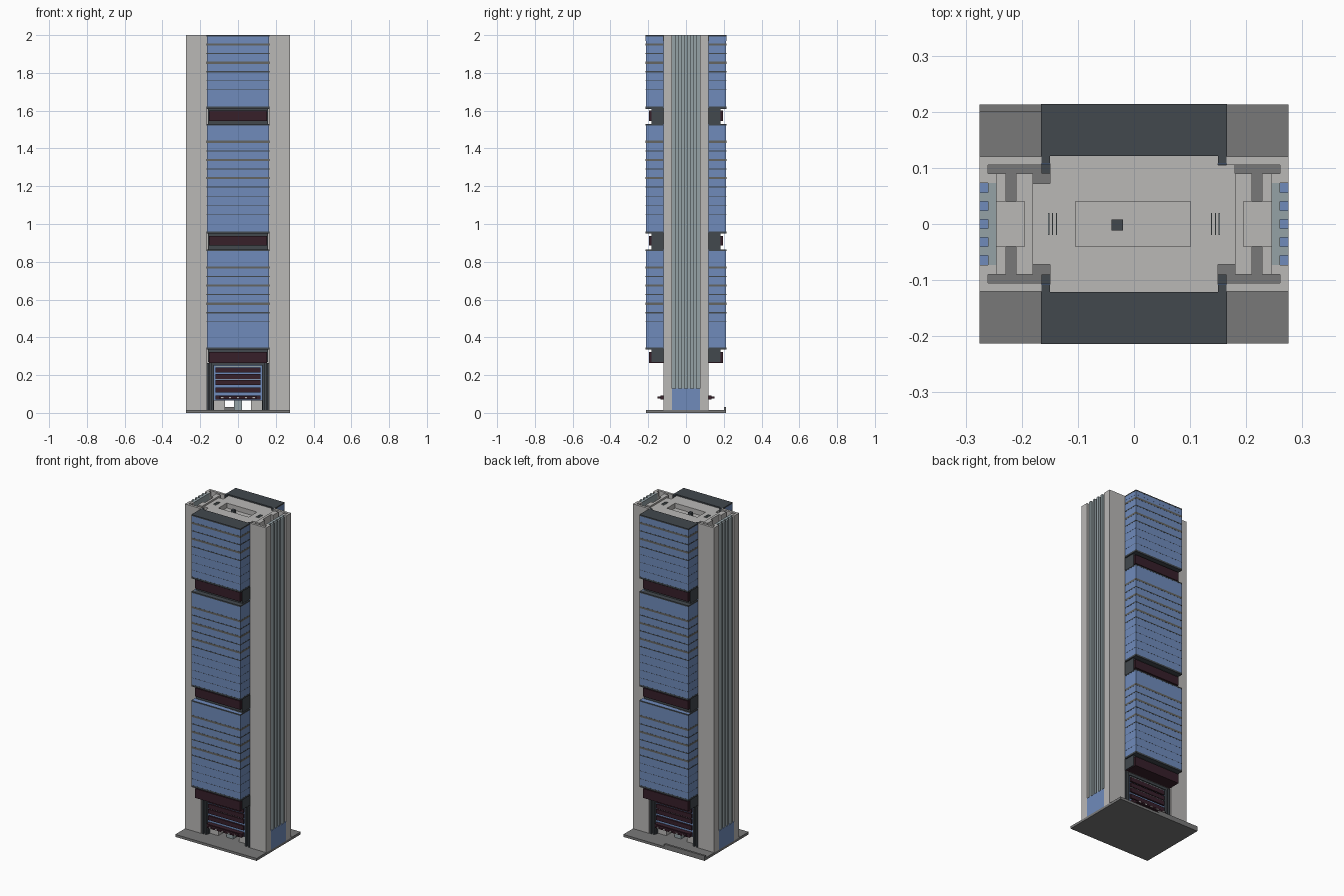
import bpy, bmesh
from mathutils import Matrix, Vector

cube = bpy.data.objects.get("Cube")
if cube:
    bpy.data.objects.remove(cube)


def material(name, r, g, b):
    m = bpy.data.materials.new(name)
    m.use_nodes = True
    m.diffuse_color = (r, g, b, 1)
    m.node_tree.nodes["Principled BSDF"].inputs["Base Color"].default_value = (r, g, b, 1)
    return m


CONCRETE = material("concrete", 0.49, 0.48, 0.47)
GLASS = material("blue glass", 0.16, 0.26, 0.5)
PAVING = material("grey paving", 0.19, 0.19, 0.19)
DARK = material("dark frame", 0.054, 0.065, 0.075)
MAROON = material("maroon", 0.038, 0.014, 0.023)
TINT = material("grey glass", 0.3, 0.36, 0.38)
SPANDREL = material("spandrel grey", 0.13, 0.13, 0.12)


def part(name, mat, boxes, mirror=""):
    """One object from (x0, x1, y0, y1, z0, z1) boxes, repeated across the mirror axes."""
    bm = bmesh.new()
    xs = (1, -1) if "x" in mirror else (1,)
    ys = (1, -1) if "y" in mirror else (1,)
    for x0, x1, y0, y1, z0, z1 in boxes:
        size = Matrix.Diagonal((x1 - x0, y1 - y0, z1 - z0, 1))
        for sx in xs:
            for sy in ys:
                at = Vector((sx * (x0 + x1) / 2, sy * (y0 + y1) / 2, (z0 + z1) / 2))
                bmesh.ops.create_cube(bm, size=1, matrix=Matrix.Translation(at) @ size)
    mesh = bpy.data.meshes.new(name)
    bm.to_mesh(mesh)
    bm.free()
    mesh.materials.append(mat)
    ob = bpy.data.objects.new(name, mesh)
    bpy.context.scene.collection.objects.link(ob)
    return ob


TOP, G = 2.0, 0.015          # roof and ground levels
HX, HY = 0.165, 0.213        # half width and depth of the glass blocks

# Base plate with a raised kerb at the back
part("base_plate", PAVING, [(-0.275, 0.275, -HY, HY, 0, G)])
part("back_kerb", PAVING, [(-0.275, 0, 0.2, HY, G, 0.03)])

# Concrete side cores with open shafts
part("core_walls", CONCRETE, [
    (HX, 0.275, 0.105, 0.12, G, TOP),
    (0.26, 0.275, 0.073, 0.105, G, TOP),
    (0.245, 0.26, 0.073, 0.09, G, TOP),
    (0.18, 0.21, 0.04, 0.09, G, TOP),
    (0.148, 0.18, 0, 0.072, G, 1.99),
    (0.18, 0.195, 0, 0.04, G, TOP),
], "xy")
part("core_floors", CONCRETE, [
    (0.195, 0.245, 0, 0.04, G, 1.95),
    (0.228, 0.245, 0.04, 0.09, G, 1.96),
], "xy")
part("shaft_filler", CONCRETE, [(0.148, 0.18, 0.072, 0.105, G, 1.99)])

# Side strips: grooved glazing above a blue entrance
part("side_entrance", GLASS, [(0.245, 0.275, -0.073, 0.073, G, 0.13)], "x")
strip = [(0.245, 0.26, -0.073, 0.073, 0.13, TOP)]
for i in range(4):
    y = -0.0485 + i * 0.0323
    strip.append((0.26, 0.275, y - 0.008, y + 0.008, 0.13, TOP))
part("side_fins", TINT, strip, "x")

# Inner body and roof deck with a sunken well
part("inner_body", CONCRETE, [(-0.148, 0.148, -0.12, 0.12, 0.265, 1.96),
                              (-0.148, 0.148, -0.104, 0.104, 0.065, 0.265)])
part("roof_deck", CONCRETE, [
    (-0.15, 0.15, 0.04, 0.198, 1.96, 1.99),
    (-0.15, 0.15, -0.198, -0.04, 1.96, 1.99),
    (-0.15, -0.104, -0.04, 0.04, 1.96, 1.99),
    (0.101, 0.15, -0.04, 0.04, 1.96, 1.99),
])
part("roof_tank", DARK, [(-0.04, -0.02, -0.012, 0.008, 1.96, 1.985)])
part("roof_vents", TINT, [(x, x + 0.002, -0.02, 0.02, 1.99, 1.994)
                          for x in (0.137, 0.144, 0.151)], "x")

# Parapet with small brackets
part("parapet", DARK, [(-HX, HX, 0.2, HY, 1.97, TOP),
                       (0.15, HX, 0.108, 0.2, 1.97, TOP)], "xy")
part("parapet_brackets", DARK, [(0.08, 0.108, 0.194, 0.2, 1.97, 1.998),
                                (0.09, 0.098, 0.19, 0.194, 1.97, 1.998),
                                (0.139, 0.15, 0.192, 0.2, 1.97, 1.998)], "xy")


# Glass blocks at front and back, with edge caps and floor lines
def ring(z0, z1, out):
    return (-HX - out, HX + out, 0.121, HY + out, z0, z1)


blocks = ((0.34, 0.865, 0.095, 6), (0.955, 1.53, 0.095, 6), (1.615, TOP, 0.05, 4))
glass, caps, thick, thin = [], [], [], []
for low, high, offset, count in blocks:
    roof = high == TOP
    glass.append((-HX, HX, 0.106, HY, low, high - (0.03 if roof else 0)))
    caps.append(ring(low - 0.005, low + 0.006, 0.0006))
    caps.append(ring(high - 0.008, high, 0.0006))
    for k in range(count):
        z = high - offset - k * 0.048
        if k % 2:
            thin.append(ring(z - 0.003, z + 0.003, 0.0008))
        else:
            thick.append(ring(z - 0.006, z + 0.006, 0.0008))
    z = high - offset - count * 0.048
    while z > low + 0.03:
        thin.append(ring(z - 0.0008, z + 0.0008, 0.0005))
        z -= 0.048
# Top glass continues up the outside of the parapet
part("top_glass", GLASS, [(-HX, HX, HY, HY + 0.0004, 1.97, 1.992),
                          (HX, HX + 0.0004, 0.121, HY, 1.97, 1.992)], "xy")
part("glass_blocks", GLASS, glass, "y")
part("block_caps", DARK, caps, "y")
part("floor_bands", SPANDREL, thick, "y")
part("floor_lines", DARK, thin, "y")

# Recessed maroon belts between the blocks
belts, necks = [], []
for low, high, neck_top in ((0.265, 0.322, 0.34), (0.885, 0.937, 0.955), (1.545, 1.6, 1.615)):
    belts.append((-0.153, 0.153, 0.106, 0.197, low, high))
    necks.append((-0.158, 0.158, 0.106, 0.182, max(low - 0.022, 0.27), neck_top))
part("maroon_belts", MAROON, belts, "y")
part("belt_necks", DARK, necks, "y")

# Entrance at front and back: columns, glazing, louvres and canopy
part("entrance_columns", DARK, [(0.127, HX, 0.09, 0.106, G, 0.265),
                                (0.13, 0.14, 0.106, 0.118, G, 0.265),
                                (0.15, 0.16, 0.106, 0.118, G, 0.265)], "xy")
part("entrance_header", DARK, [(-0.13, 0.13, 0.09, 0.116, 0.25, 0.265)], "y")
part("entrance_glazing", GLASS, [(-0.127, 0.127, 0.1, 0.107, 0.065, 0.25)], "y")
louvres = [(-0.12, 0.12, 0.105, 0.117, z, z + 0.026) for z in (0.108, 0.148, 0.18, 0.214)]
part("entrance_louvres", MAROON, louvres, "y")
part("louvre_bars", TINT, [(-0.118, 0.118, 0.107, 0.112, z, z + 0.004)
                           for z in (0.176, 0.244)], "y")
part("canopy", MAROON, [(-0.12, 0.12, 0.1, 0.135, 0.07, 0.092),
                        (-0.1, 0.1, 0.135, 0.15, 0.076, 0.086)], "y")
part("canopy_lamps", CONCRETE, [(x - 0.006, x + 0.006, 0.15, 0.152, 0.077, 0.085)
                                for x in (-0.084, -0.042, 0, 0.042, 0.084)], "y")
part("lobby_piers", TINT, [(-0.022, 0.022, -0.08, 0.08, G, 0.065)])
part("lobby_side_piers", CONCRETE, [(0.07, 0.148, -0.09, 0.09, G, 0.065)], "x")
